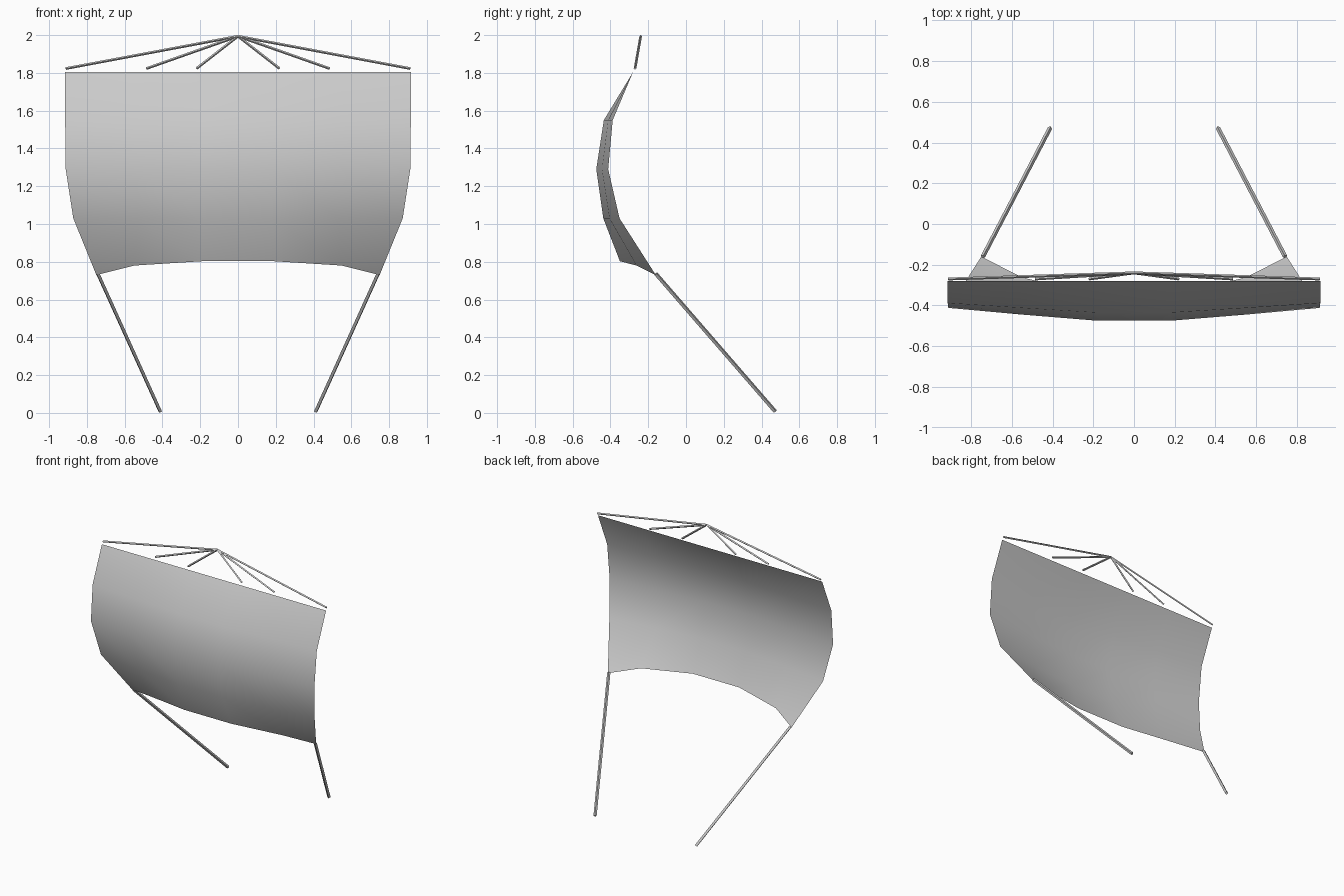
import bpy
from mathutils import Vector

if "Cube" in bpy.data.objects:
    bpy.data.objects.remove(bpy.data.objects["Cube"])

# Sail rows, top to bottom: half-row points (x, y, z) from centre to edge
rows = [
    [(0.18, -0.28, 1.805), (0.55, -0.28, 1.805), (0.915, -0.28, 1.805)],
    [(0.18, -0.435, 1.55), (0.55, -0.412, 1.55), (0.915, -0.388, 1.55)],
    [(0.18, -0.475, 1.29), (0.55, -0.445, 1.29), (0.912, -0.412, 1.29)],
    [(0.18, -0.438, 1.03), (0.53, -0.405, 1.03), (0.872, -0.352, 1.03)],
    [(0.19, -0.35, 0.803), (0.55, -0.262, 0.78), (0.75, -0.16, 0.73)],
]
verts = []
for half in rows:
    verts += [(-x, y, z) for x, y, z in reversed(half)] + half
faces = [(r * 6 + c, (r + 1) * 6 + c, (r + 1) * 6 + c + 1, r * 6 + c + 1)
         for r in range(4) for c in range(5)]
mesh = bpy.data.meshes.new("sail")
mesh.from_pydata(verts, [], faces)
mesh.polygons.foreach_set("use_smooth", [True] * len(mesh.polygons))
bpy.context.collection.objects.link(bpy.data.objects.new("sail", mesh))


def rope(name, a, b, radius):
    """Four-sided rope between two points."""
    a, b = Vector(a), Vector(b)
    d = b - a
    bpy.ops.mesh.primitive_cylinder_add(vertices=4, radius=radius, depth=d.length,
                                        location=(a + b) / 2)
    ob = bpy.context.object
    ob.name = name
    ob.rotation_euler = d.to_track_quat('Z', 'Y').to_euler()


for s in (-1, 1):
    # Ropes fanning from the masthead to the top edge
    for x in (0.22, 0.485, 0.912):
        rope("top_rope", (0, -0.24, 1.994), (s * x, -0.27, 1.823), 0.007)
    # Ropes from the lower corners to the deck
    rope("sheet_rope", (s * 0.742, -0.16, 0.737), (s * 0.412, 0.472, 0.008), 0.011)
